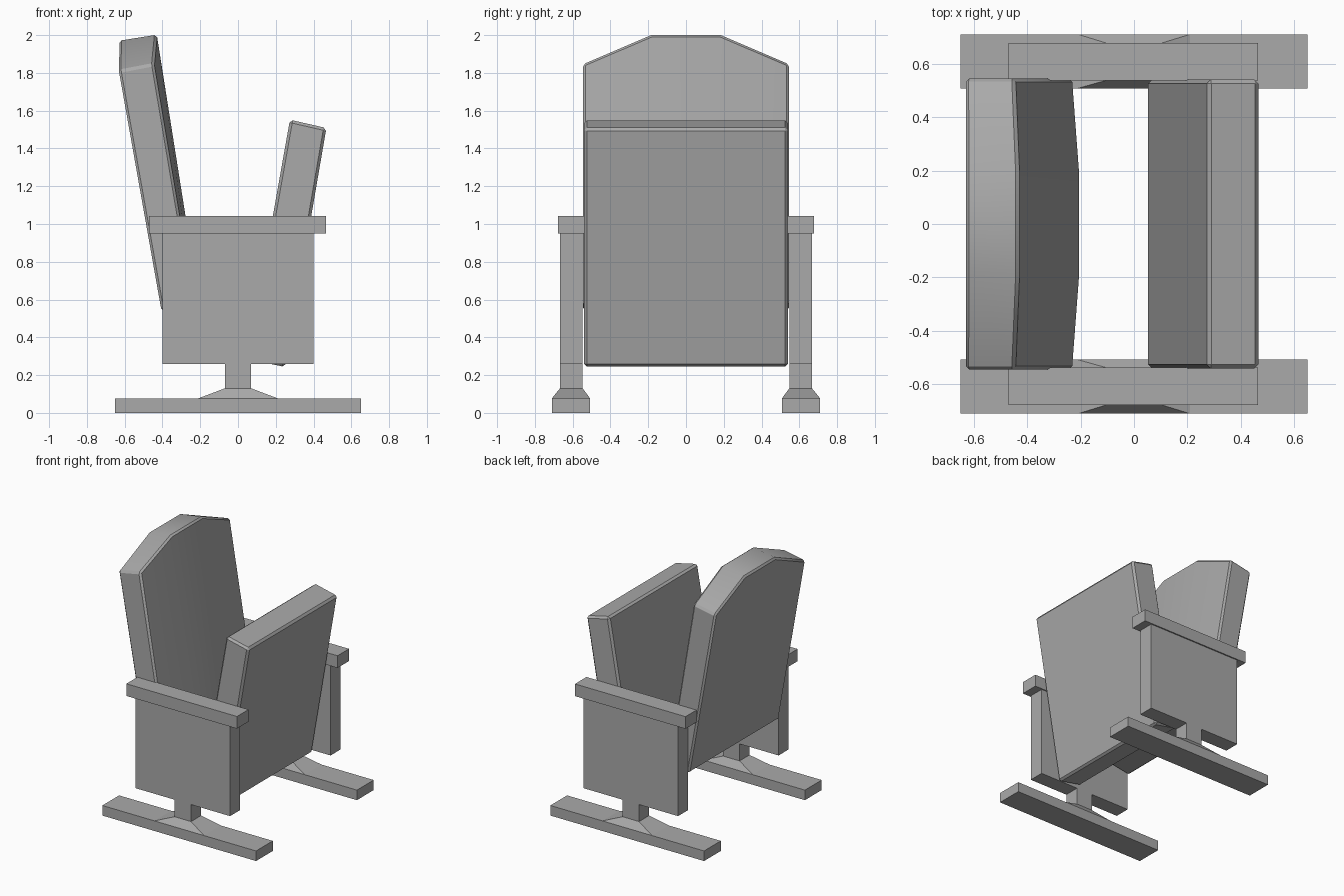
import bpy
import bmesh
import math

cube = bpy.data.objects.get("Cube")
if cube:
    bpy.data.objects.remove(cube, do_unlink=True)

grey = bpy.data.materials.new("plain_grey")
grey.use_nodes = True
grey.diffuse_color = (0.4, 0.4, 0.4, 1)
grey.node_tree.nodes["Principled BSDF"].inputs["Base Color"].default_value = (0.4, 0.4, 0.4, 1)


def loft(name, rings, bevel=0.0):
    """Skin a row of equal point rings, cap the ends and chamfer sharp edges."""
    bm = bmesh.new()
    rows = [[bm.verts.new(p) for p in ring] for ring in rings]
    for a, b in zip(rows, rows[1:]):
        for i in range(len(a)):
            j = (i + 1) % len(a)
            bm.faces.new((a[i], a[j], b[j], b[i]))
    bm.faces.new(rows[0])
    bm.faces.new(rows[-1])
    bmesh.ops.recalc_face_normals(bm, faces=bm.faces)
    if bevel:
        sharp = [e for e in bm.edges if e.calc_face_angle(0) > 0.8]
        bmesh.ops.bevel(bm, geom=sharp, offset=bevel, segments=1,
                        profile=0.5, affect='EDGES')
    mesh = bpy.data.meshes.new(name)
    bm.to_mesh(mesh)
    bm.free()
    mesh.materials.append(grey)
    obj = bpy.data.objects.new(name, mesh)
    bpy.context.collection.objects.link(obj)
    if bevel:
        bpy.ops.object.select_all(action='DESELECT')
        obj.select_set(True)
        bpy.context.view_layer.objects.active = obj
        bpy.ops.object.shade_smooth_by_angle(angle=math.radians(30))
    return obj


def rect(x0, x1, y0, y1, z):
    return [(x0, y0, z), (x1, y0, z), (x1, y1, z), (x0, y1, z)]


def block(name, x0, x1, y0, y1, z0, z1):
    return loft(name, [rect(x0, x1, y0, y1, z) for z in (z0, z1)])


def across(profile, y):
    return [(x, y, z) for x, z in profile]


# Side supports, one at each end
for side, s in (("front", -1), ("back", 1)):
    block(side + "_foot", -0.65, 0.65, s * 0.508, s * 0.71, 0, 0.077)
    loft(side + "_plinth", [rect(-0.21, 0.21, s * 0.508, s * 0.71, 0.077),
                            rect(-0.07, 0.07, s * 0.547, s * 0.667, 0.13)])
    block(side + "_post", -0.07, 0.07, s * 0.547, s * 0.667, 0.13, 0.26)
    block(side + "_panel", -0.4, 0.4, s * 0.547, s * 0.667, 0.26, 0.95)
    block(side + "_armrest", -0.47, 0.465, s * 0.538, s * 0.677, 0.95, 1.043)

# Folded seat cushion
seat = [(0.05, 0.285), (0.25, 0.243), (0.468, 1.508), (0.275, 1.552)]
loft("seat", [across(seat, y) for y in (-0.54, 0.54)], 0.015)

# Backrest with clipped upper corners and a slightly bowed face
edge = [(-0.405, 0.54), (-0.23, 0.57), (-0.445, 1.848), (-0.632, 1.812)]
middle = [(-0.405, 0.54), (-0.203, 0.57), (-0.43, 2.002), (-0.63, 1.97)]
loft("backrest", [across(edge, -0.545), across(middle, -0.185),
                  across(middle, 0.185), across(edge, 0.545)], 0.013)
